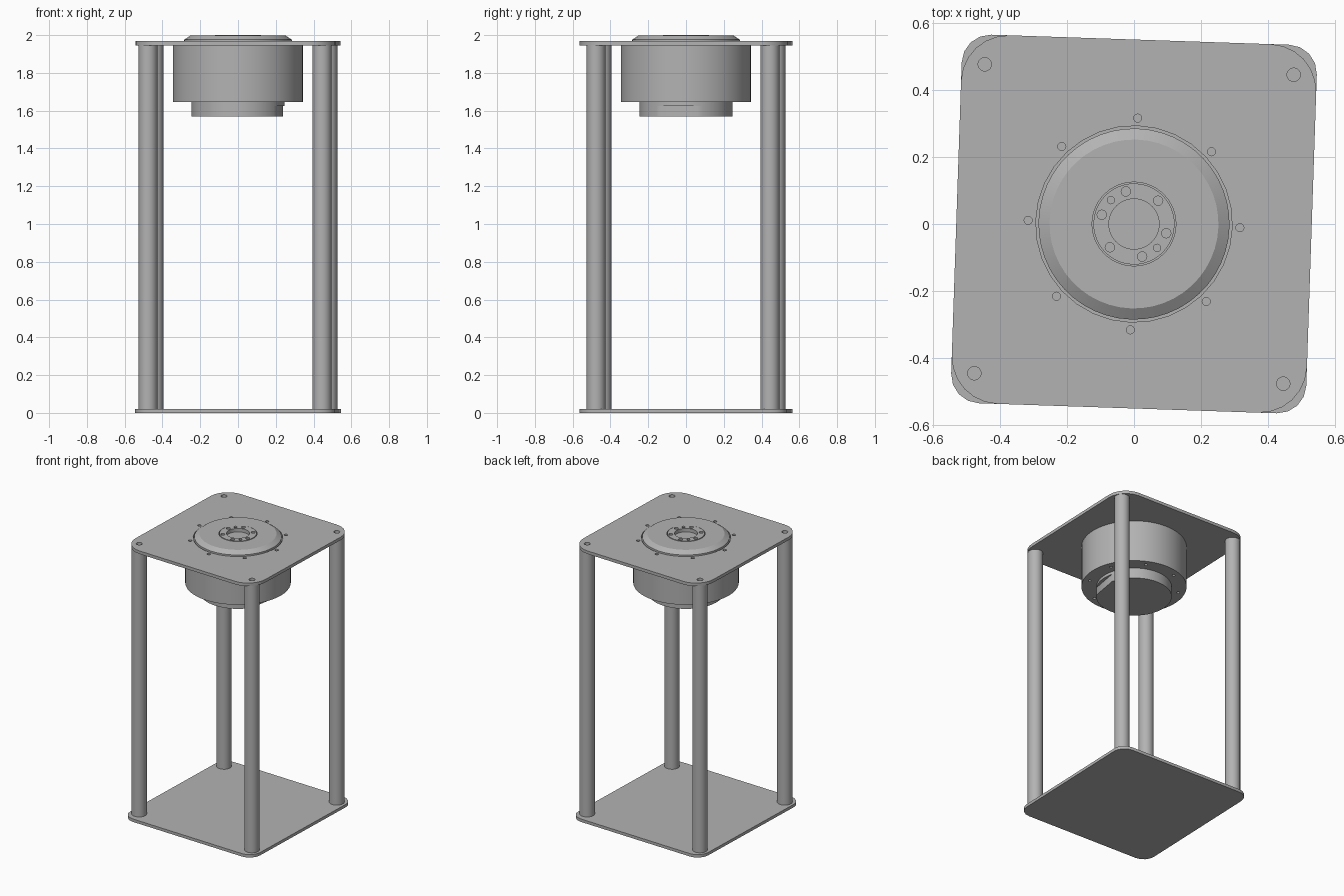
import bpy, bmesh, math
from mathutils import Matrix, Vector

cube = bpy.data.objects.get("Cube")
if cube:
    bpy.data.objects.remove(cube, do_unlink=True)

TURN = math.radians(-1.93)   # whole frame sits slightly turned about z
GREY = (0.45, 0.45, 0.45, 1.0)
grey = bpy.data.materials.new("machined grey")
grey.use_nodes = True
grey.diffuse_color = GREY
grey.node_tree.nodes["Principled BSDF"].inputs["Base Color"].default_value = GREY


def finish(name, bm):
    """Turn a bmesh into a turned, shaded object."""
    bmesh.ops.recalc_face_normals(bm, faces=bm.faces)
    mesh = bpy.data.meshes.new(name)
    bm.to_mesh(mesh)
    bm.free()
    mesh.materials.append(grey)
    obj = bpy.data.objects.new(name, mesh)
    obj.rotation_euler.z = TURN
    bpy.context.collection.objects.link(obj)
    return obj


def smooth(obj):
    bpy.ops.object.select_all(action='DESELECT')
    obj.select_set(True)
    bpy.context.view_layer.objects.active = obj
    bpy.ops.object.shade_smooth_by_angle(angle=math.radians(30))


def add_cylinder(bm, x, y, radius, low, high, sides):
    bmesh.ops.create_cone(bm, cap_ends=True, segments=sides, radius1=radius, radius2=radius,
                          depth=high - low, matrix=Matrix.Translation((x, y, (low + high) / 2)))


def circle_points(count, radius, start):
    angles = [math.radians(start + 360 * i / count) - TURN for i in range(count)]
    return [(radius * math.cos(a), radius * math.sin(a)) for a in angles]


def cut(obj, drills):
    """Drill (x, y, radius, low, high, sides) holes out of an object."""
    bm = bmesh.new()
    for drill in drills:
        add_cylinder(bm, *drill)
    cutter = finish("drill_cutter", bm)
    cutter.hide_render = True
    mod = obj.modifiers.new("holes", 'BOOLEAN')
    mod.operation = 'DIFFERENCE'
    mod.solver = 'EXACT'
    mod.object = cutter
    bpy.context.view_layer.objects.active = obj
    bpy.ops.object.modifier_apply(modifier=mod.name)
    bpy.data.objects.remove(cutter, do_unlink=True)


def lathe(name, profile, sides):
    """Revolve an open profile that starts and ends on the axis."""
    bm = bmesh.new()
    verts = [bm.verts.new((r, 0, z)) for r, z in profile]
    edges = [bm.edges.new(pair) for pair in zip(verts, verts[1:])]
    bmesh.ops.spin(bm, geom=verts + edges, cent=(0, 0, 0), axis=(0, 0, 1),
                   angle=math.tau, steps=sides)
    bmesh.ops.remove_doubles(bm, verts=bm.verts, dist=0.0002)
    return finish(name, bm)


def plate(name, half_x, half_y, corner, low, high, steps):
    bm = bmesh.new()
    ring = []
    for quarter, (sx, sy) in enumerate([(1, 1), (-1, 1), (-1, -1), (1, -1)]):
        for i in range(steps + 1):
            a = (quarter + i / steps) * math.pi / 2
            ring.append(bm.verts.new((sx * (half_x - corner) + corner * math.cos(a),
                                      sy * (half_y - corner) + corner * math.sin(a), low)))
    face = bm.faces.new(ring)
    top = bmesh.ops.extrude_face_region(bm, geom=[face])["geom"]
    bmesh.ops.translate(bm, vec=(0, 0, high - low),
                        verts=[v for v in top if isinstance(v, bmesh.types.BMVert)])
    return finish(name, bm)


POST = 0.461
PLATE_LOW, PLATE_TOP = 1.946, 1.968
corners = [(x, y) for x in (-POST, POST) for y in (-POST, POST)]
bolts = circle_points(8, 0.316, 43)

# End plates
base = plate("base_plate", 0.53, 0.55, 0.085, 0, 0.021, 4)
smooth(base)
top = plate("top_plate", 0.53, 0.55, 0.14, PLATE_LOW, PLATE_TOP, 6)
cut(top, [(0, 0, 0.293, 1.9, 2.1, 32)]
    + [(x, y, 0.02, 1.9, 2.1, 20) for x, y in corners]
    + [(x, y, 0.012, 1.9, 2.1, 16) for x, y in bolts])
smooth(top)

# Corner posts with tapped ends
for (x, y), side in zip(corners, ("front_right", "back_right", "front_left", "back_left")):
    bm = bmesh.new()
    add_cylinder(bm, x, y, 0.05, 0.021, PLATE_LOW, 32)
    post = finish(side + "_post", bm)
    cut(post, [(x, y, 0.02, 1.86, 2.1, 20)])
    smooth(post)

# Main housing with a chamfered cap standing through the top plate
housing = lathe("housing", [(0, 1.645), (0.345, 1.645), (0.345, PLATE_LOW), (0.285, PLATE_LOW),
                            (0.285, 1.976), (0.252, 1.998), (0.125, 1.998), (0.125, 1.96),
                            (0, 1.96)], 48)
cut(housing, [(x, y, 0.012, 1.9, 2.1, 16) for x, y in bolts]
    + [(x, y, 0.01, 1.6, 1.68, 16) for x, y in circle_points(8, 0.3, 20)])
smooth(housing)

# Output hub with a shallow bore and a ring of bolt holes
hub = lathe("output_hub", [(0, 1.96), (0.121, 1.96), (0.121, 2.0), (0.075, 2.0),
                           (0.075, 1.975), (0, 1.975)], 40)
cut(hub, [(x, y, 0.014, 1.97, 2.1, 16) for x, y in circle_points(6, 0.1, 44)]
    + [(x, y, 0.011, 1.97, 2.1, 16) for x, y in circle_points(2, 0.099, 134)])
smooth(hub)

# Rear boss: full ring on top, flattened on one side below
boss_ring = lathe("rear_boss_ring", [(0, 1.625), (0.247, 1.625), (0.247, 1.645), (0, 1.645)], 48)
smooth(boss_ring)
bm = bmesh.new()
add_cylinder(bm, 0, 0, 0.247, 1.57, 1.625, 48)
flat = Vector((math.cos(math.radians(-8)), math.sin(math.radians(-8)), 0))
sliced = bmesh.ops.bisect_plane(bm, geom=bm.verts[:] + bm.edges[:] + bm.faces[:],
                                plane_co=flat * 0.225, plane_no=flat, clear_outer=True)
bmesh.ops.holes_fill(bm, edges=[e for e in bm.edges if e.is_boundary])
smooth(finish("rear_boss", bm))
